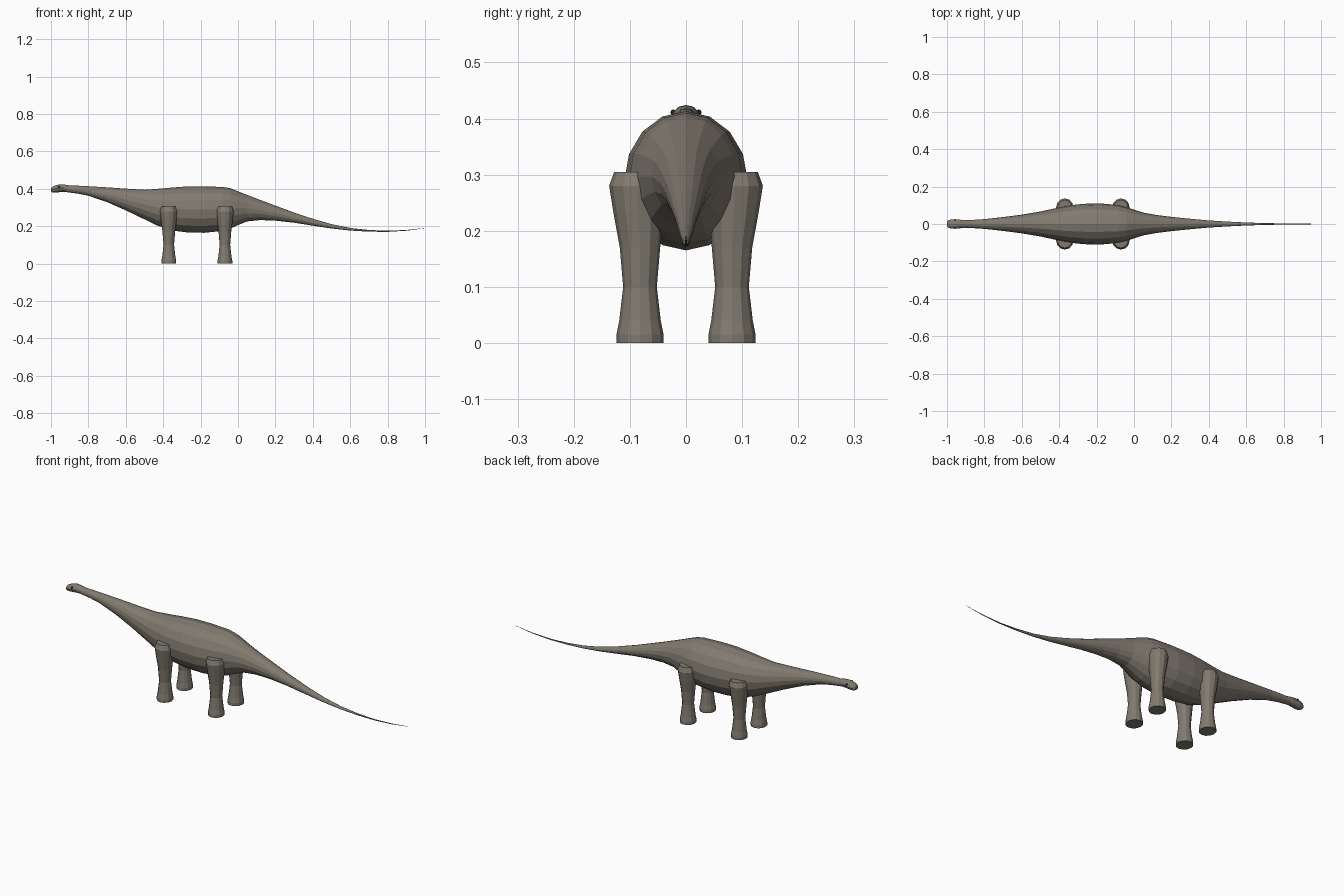
import bpy, bmesh, math

hide = bpy.data.materials.new("hide")
hide.diffuse_color = (0.22, 0.195, 0.16, 1)
dark = bpy.data.materials.new("dark")
dark.diffuse_color = (0.02, 0.02, 0.02, 1)


def loft(name, rings, mat):
    """Skin a closed tube over a list of rings of points."""
    bm = bmesh.new()
    loops = [[bm.verts.new(p) for p in ring] for ring in rings]
    n = len(loops[0])
    for a, b in zip(loops, loops[1:]):
        for i in range(n):
            bm.faces.new((a[i], a[(i + 1) % n], b[(i + 1) % n], b[i]))
    bm.faces.new(loops[0])
    bm.faces.new(loops[-1])
    bmesh.ops.recalc_face_normals(bm, faces=bm.faces)
    me = bpy.data.meshes.new(name)
    bm.to_mesh(me)
    bm.free()
    me.materials.append(mat)
    ob = bpy.data.objects.new(name, me)
    bpy.context.collection.objects.link(ob)
    return ob


def upright_ring(x, low, high, half_width, n):
    """Ellipse across the body at x."""
    mid, h = (low + high) / 2, (high - low) / 2
    return [(x, half_width * math.sin(t), mid + h * math.cos(t))
            for t in (2 * math.pi * i / n for i in range(n))]


# Neck, trunk and tail: x, underside, back, half width
body = [
    (-0.93, 0.384, 0.418, 0.019), (-0.86, 0.375, 0.417, 0.022),
    (-0.80, 0.363, 0.414, 0.026), (-0.70, 0.329, 0.408, 0.037),
    (-0.60, 0.285, 0.401, 0.050), (-0.50, 0.237, 0.395, 0.067),
    (-0.43, 0.203, 0.400, 0.082), (-0.35, 0.177, 0.407, 0.099),
    (-0.27, 0.167, 0.413, 0.108), (-0.18, 0.165, 0.413, 0.110),
    (-0.08, 0.175, 0.410, 0.101), (-0.04, 0.188, 0.403, 0.090),
    (0.00, 0.206, 0.387, 0.077), (0.05, 0.226, 0.367, 0.061),
    (0.12, 0.233, 0.340, 0.048), (0.20, 0.230, 0.310, 0.038),
    (0.30, 0.219, 0.273, 0.028), (0.40, 0.203, 0.240, 0.019),
    (0.50, 0.188, 0.211, 0.013), (0.60, 0.177, 0.191, 0.008),
    (0.70, 0.171, 0.180, 0.005), (0.80, 0.170, 0.176, 0.003),
    (0.90, 0.176, 0.180, 0.002), (1.00, 0.190, 0.191, 0.0006),
]
loft("body", [upright_ring(*s, 16) for s in body], hide)

# Head
head = [
    (-1.00, 0.386, 0.402, 0.013), (-0.992, 0.381, 0.411, 0.021),
    (-0.975, 0.380, 0.419, 0.025), (-0.955, 0.382, 0.424, 0.025),
    (-0.93, 0.384, 0.423, 0.023), (-0.90, 0.385, 0.418, 0.019),
]
loft("head", [upright_ring(*s, 12) for s in head], hide)

# Eyes
for side, label in ((-1, "right"), (1, "left")):
    bpy.ops.mesh.primitive_uv_sphere_add(
        segments=8, ring_count=6, radius=0.005,
        location=(-0.957, side * 0.0225, 0.411))
    eye = bpy.context.object
    eye.name = label + "_eye"
    eye.data.materials.append(dark)

# Legs: height, radius, sideways centre
leg = [
    (0.0, 0.042, 0.082), (0.015, 0.042, 0.082), (0.04, 0.037, 0.082),
    (0.10, 0.030, 0.082), (0.17, 0.036, 0.082), (0.23, 0.044, 0.085),
    (0.28, 0.050, 0.087), (0.305, 0.041, 0.087),
]
for x, end in ((-0.37, "front"), (-0.07, "hind")):
    for side, label in ((-1, "right"), (1, "left")):
        rings = [[(x + 0.94 * r * math.cos(t), side * (y + r * math.sin(t)), z)
                  for t in (math.pi * i / 6 for i in range(12))]
                 for z, r, y in leg]
        loft(f"{end}_{label}_leg", rings, hide)
